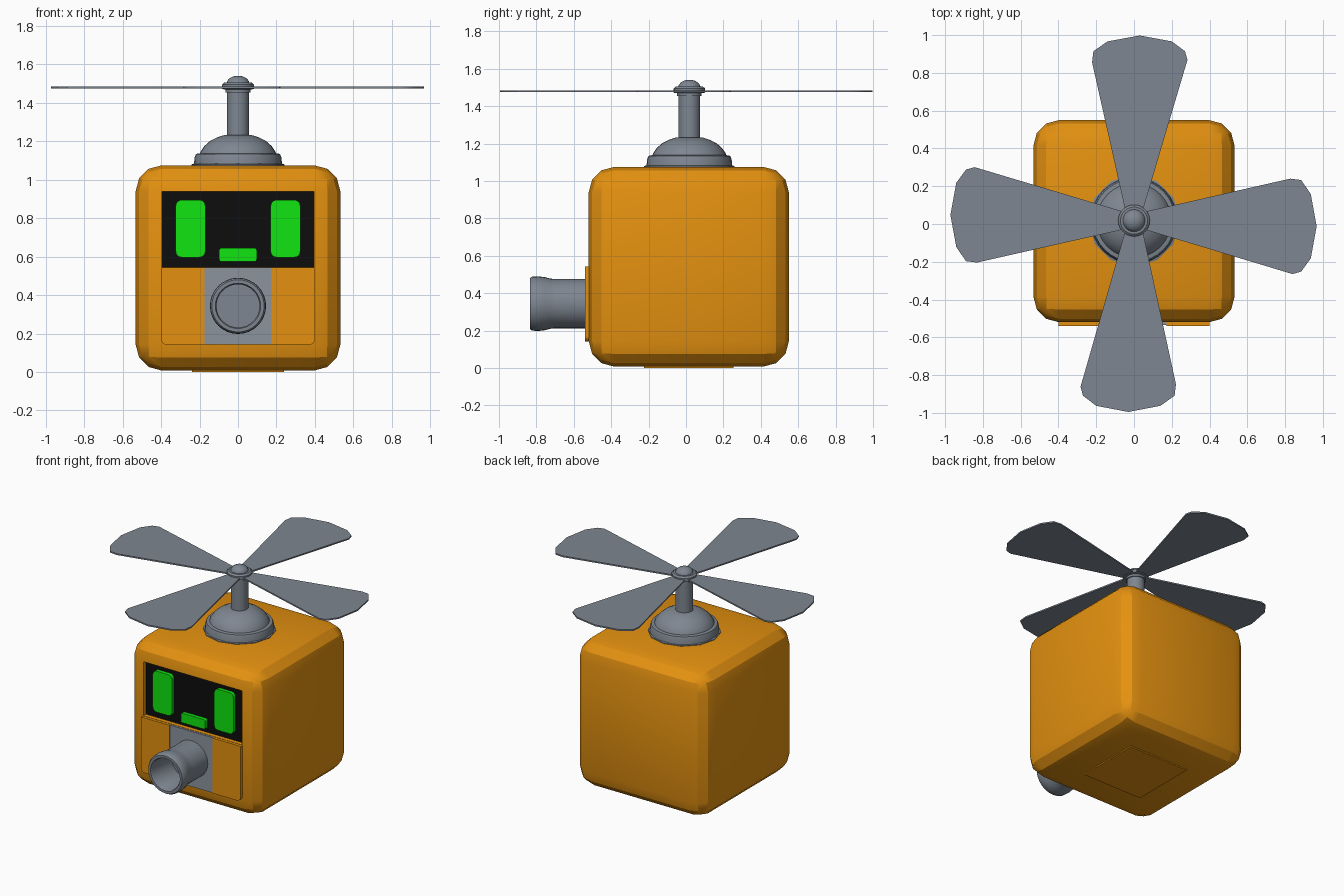
import bpy, bmesh, math
from mathutils import Matrix, Vector

if "Cube" in bpy.data.objects:
    bpy.data.objects.remove(bpy.data.objects["Cube"])


def material(name, rgb):
    m = bpy.data.materials.new(name)
    m.diffuse_color = (*rgb, 1)
    m.use_nodes = True
    m.node_tree.nodes["Principled BSDF"].inputs["Base Color"].default_value = m.diffuse_color
    return m


ORANGE = material("orange", (0.78, 0.285, 0.005))
BLACK = material("black", (0.004, 0.004, 0.004))
GREEN = material("green", (0.005, 0.78, 0.005))
LIGHT_GREY = material("light_grey", (0.26, 0.295, 0.34))
GREY = material("grey", (0.21, 0.24, 0.282))
CY = 0.018  # y of the rotor axis


def finish(name, bm, *mats, angle=40):
    bmesh.ops.recalc_face_normals(bm, faces=bm.faces)
    me = bpy.data.meshes.new(name)
    bm.to_mesh(me)
    bm.free()
    for m in mats:
        me.materials.append(m)
    me.shade_smooth()
    me.set_sharp_from_angle(angle=math.radians(angle))
    ob = bpy.data.objects.new(name, me)
    bpy.context.collection.objects.link(ob)
    return ob


def prism(name, pts, offset, mat):
    """Extrude a closed outline of 3D points."""
    bm = bmesh.new()
    face = bm.faces.new([bm.verts.new(p) for p in pts])
    new = bmesh.ops.extrude_face_region(bm, geom=[face], use_keep_orig=True)["geom"]
    bmesh.ops.translate(bm, vec=offset,
                        verts=[v for v in new if isinstance(v, bmesh.types.BMVert)])
    return finish(name, bm, mat)


def plate(name, x0, x1, z0, z1, y_front, y_back, mat, radii=(0, 0, 0, 0)):
    """Front-facing plate; radii for lower left, lower right, upper right, upper left."""
    pts = []
    corners = [(x0, z0, 1, 1), (x1, z0, -1, 1), (x1, z1, -1, -1), (x0, z1, 1, -1)]
    for i, ((x, z, sx, sz), r) in enumerate(zip(corners, radii)):
        if not r:
            pts.append((x, y_front, z))
            continue
        for k in range(5):
            a = math.pi * (1 + i / 2 + k / 8)
            pts.append((x + sx * r + r * math.cos(a), y_front, z + sz * r + r * math.sin(a)))
    return prism(name, pts, (0, y_back - y_front, 0), mat)


def lathe(name, profile, n, mat, matrix, angle=40):
    """Revolve (radius, height) points about local z, radius 0 closes an end."""
    bm = bmesh.new()
    rings = []
    for r, h in profile:
        count = n if r else 1
        rings.append([bm.verts.new((r * math.cos(math.tau * i / n),
                                    r * math.sin(math.tau * i / n), h)) for i in range(count)])
    for a, b in zip(rings, rings[1:]):
        for i in range(n):
            j = (i + 1) % n
            quad = [a[i % len(a)], a[j % len(a)], b[j % len(b)], b[i % len(b)]]
            bm.faces.new(list(dict.fromkeys(quad)))
    bm.transform(matrix)
    return finish(name, bm, mat, angle=angle)


# Body: rounded cube with the screen sunk into the upper front
bm = bmesh.new()
bmesh.ops.create_cube(bm, size=1, matrix=Matrix.Translation((0, 0.015, 0.5415))
                      @ Matrix.Diagonal((1.065, 1.07, 1.067, 1)))
bmesh.ops.bevel(bm, geom=bm.edges[:], offset=0.135, segments=3, profile=0.5,
                affect='EDGES')
front = min(bm.faces, key=lambda f: f.calc_center_median().y)
bmesh.ops.bisect_plane(bm, geom=[front, *front.edges, *front.verts],
                       plane_co=(0, 0, 0.543), plane_no=(0, 0, 1))
bm.normal_update()
screen = max((f for f in bm.faces if f.normal.y < -0.99),
             key=lambda f: f.calc_center_median().z)
bmesh.ops.inset_region(bm, faces=[screen], thickness=0.003)
new = bmesh.ops.extrude_face_region(bm, geom=[screen])["geom"]
if screen.is_valid:
    bmesh.ops.delete(bm, geom=[screen], context='FACES_ONLY')
bmesh.ops.translate(bm, vec=(0, 0.03, 0),
                    verts=[v for v in new if isinstance(v, bmesh.types.BMVert)])
for f in new:
    if isinstance(f, bmesh.types.BMFace):
        f.material_index = 1
finish("body", bm, ORANGE, BLACK, angle=25)

# Base plate underneath
bm = bmesh.new()
bmesh.ops.create_cube(bm, size=1, matrix=Matrix.Translation((0, 0.015, 0.008))
                      @ Matrix.Diagonal((0.48, 0.48, 0.016, 1)))
finish("base_plate", bm, ORANGE)

# Face: two eyes and a mouth standing on the sunken screen
for side, x in (("left", -0.247), ("right", 0.247)):
    plate(side + "_eye", x - 0.077, x + 0.077, 0.597, 0.895, -0.516, -0.485, GREEN, (0.03,) * 4)
plate("mouth", -0.098, 0.098, 0.575, 0.645, -0.516, -0.485, GREEN, (0.012,) * 4)

# Lower front panels
plate("left_panel", -0.4, -0.173, 0.142, 0.543, -0.54, -0.51, ORANGE, (0.03, 0, 0, 0))
plate("right_panel", 0.173, 0.4, 0.142, 0.543, -0.54, -0.51, ORANGE, (0, 0.03, 0, 0))
plate("centre_panel", -0.173, 0.173, 0.142, 0.543, -0.535, -0.51, LIGHT_GREY)

# Hollow nozzle with a flared lip
lathe("nozzle", [(0.132, 0.53), (0.132, 0.7), (0.134, 0.725), (0.142, 0.755), (0.146, 0.79),
                 (0.144, 0.822), (0.136, 0.835), (0.118, 0.835), (0.112, 0.825),
                 (0.112, 0.6), (0, 0.6)], 32, GREY,
      Matrix.Translation((0, 0, 0.344)) @ Matrix.Rotation(math.pi / 2, 4, 'X'))

# Rotor mount: flange, collar, dome and shaft
axis = Matrix.Translation((0, CY, 0))
lathe("mount_flange", [(0, 1.06), (0.242, 1.06), (0.242, 1.08), (0.225, 1.085), (0, 1.085)],
      12, GREY, axis)
lathe("mount_collar", [(0, 1.07), (0.23, 1.07), (0.226, 1.115), (0.219, 1.134),
                       (0.2, 1.138), (0, 1.138)], 32, GREY, axis)
lathe("mount_dome", [(0.2, 1.13), (0.194, 1.148), (0.175, 1.176), (0.145, 1.202),
                     (0.11, 1.22), (0.07, 1.233), (0, 1.235)], 32, GREY, axis)
lathe("shaft", [(0.058, 1.22), (0.058, 1.48), (0, 1.48)], 24, GREY, axis)

# Hub and its round cap
lathe("hub", [(0, 1.455), (0.066, 1.455), (0.066, 1.47), (0.084, 1.472), (0.084, 1.495),
              (0.072, 1.505), (0, 1.505)], 24, GREY, axis)
lathe("hub_cap", [(0.06, 1.5), (0.057, 1.512), (0.046, 1.527), (0.025, 1.538), (0, 1.541)],
      24, GREY, axis)

# Four blades, each along its own direction
outline = [(0.05, 0.045), (0.855, 0.222), (0.915, 0.215), (0.968, 0.14), (1, -0.03),
           (0.968, -0.2), (0.915, -0.27), (0.868, -0.283), (0.05, -0.045)]
for i, length in enumerate((0.967, 0.98, 0.972, 1.013)):
    turn = Matrix.Rotation(i * math.pi / 2, 4, 'Z')
    pts = [Vector((0, CY, 1.475)) + turn @ Vector((u * length, v, 0)) for u, v in outline]
    prism(f"blade_{i + 1}", pts, (0, 0, 0.01), GREY)
